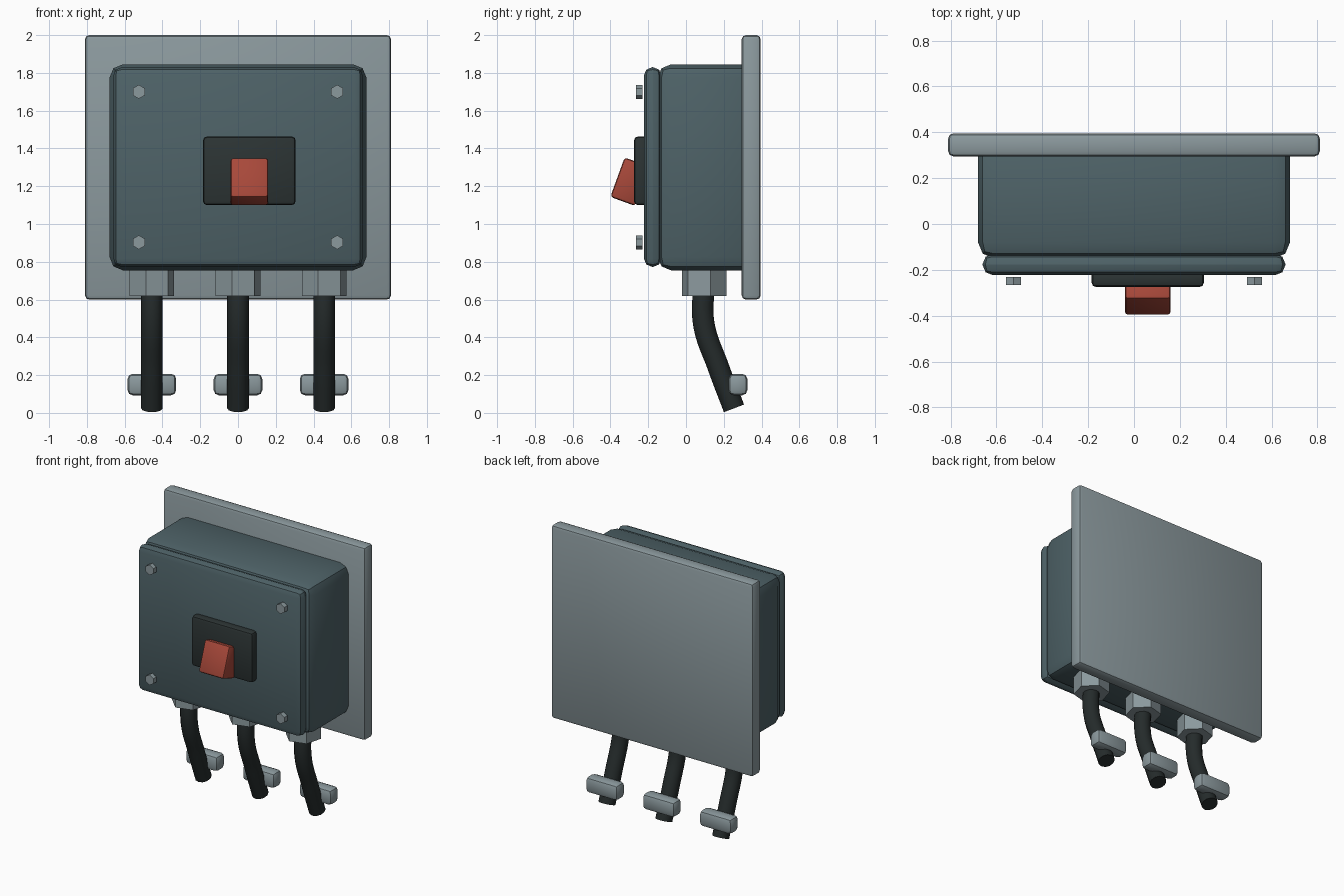
import bpy
import math

cube = bpy.data.objects.get("Cube")
if cube:
    bpy.data.objects.remove(cube, do_unlink=True)


def material(name, color):
    mat = bpy.data.materials.new(name)
    mat.use_nodes = True
    rgba = (*color, 1)
    mat.diffuse_color = rgba
    mat.node_tree.nodes["Principled BSDF"].inputs["Base Color"].default_value = rgba
    return mat


metal = material("grey metal", (0.26, 0.32, 0.34))
teal = material("dark teal paint", (0.076, 0.122, 0.136))
black = material("black plastic", (0.025, 0.034, 0.034))
rubber = material("black rubber", (0.018, 0.024, 0.024))
red = material("red plastic", (0.39, 0.065, 0.042))


def finish(obj, name, mat, angle=35):
    obj.name = name
    obj.data.materials.clear()
    obj.data.materials.append(mat)
    bpy.ops.object.select_all(action="DESELECT")
    obj.select_set(True)
    bpy.context.view_layer.objects.active = obj
    bpy.ops.object.shade_smooth_by_angle(angle=math.radians(angle))
    return obj


def box(name, x, y, z, mat, bevel, tilt=0):
    """Bevelled box spanning the given (min, max) ranges."""
    spans = (x, y, z)
    bpy.ops.mesh.primitive_cube_add(size=1, location=[sum(s) / 2 for s in spans])
    obj = bpy.context.object
    obj.scale = [s[1] - s[0] for s in spans]
    bpy.ops.object.transform_apply(location=False, rotation=False, scale=True)
    mod = obj.modifiers.new("Bevel", "BEVEL")
    mod.width = bevel
    mod.segments = 2
    bpy.ops.object.modifier_apply(modifier=mod.name)
    obj.rotation_euler.x = math.radians(tilt)
    return finish(obj, name, mat)


def hexagon(name, location, radius, depth, rotation, mat):
    bpy.ops.mesh.primitive_cylinder_add(vertices=6, radius=radius, depth=depth,
                                        location=location, rotation=rotation)
    return finish(bpy.context.object, name, mat)


def cable(name, x):
    curve = bpy.data.curves.new(name, "CURVE")
    curve.dimensions = "3D"
    curve.bevel_depth = 0.057
    curve.bevel_resolution = 4
    curve.use_fill_caps = True
    spline = curve.splines.new("BEZIER")
    path = [(0.1, 0.72), (0.093, 0.48), (0.172, 0.24), (0.254, 0.024)]
    spline.bezier_points.add(len(path) - 1)
    for point, (y, z) in zip(spline.bezier_points, path):
        point.co = (x, y, z)
        point.handle_left_type = point.handle_right_type = "AUTO"
    obj = bpy.data.objects.new(name, curve)
    bpy.context.collection.objects.link(obj)
    bpy.ops.object.select_all(action="DESELECT")
    obj.select_set(True)
    bpy.context.view_layer.objects.active = obj
    bpy.ops.object.convert(target="MESH")
    finish(bpy.context.object, name, rubber, 45)


# Wall plate, housing and lid
box("back_plate", (-0.81, 0.81), (0.295, 0.395), (0.6, 2.0), metal, 0.022)
box("housing", (-0.68, 0.68), (-0.15, 0.365), (0.755, 1.845), teal, 0.07)
box("lid", (-0.66, 0.66), (-0.223, -0.13), (0.773, 1.83), teal, 0.044)

# Switch
box("switch_bezel", (-0.185, 0.305), (-0.275, -0.2), (1.1, 1.463), black, 0.02)
box("switch_rocker", (-0.04, 0.16), (-0.367, -0.227), (1.113, 1.335), red, 0.015, tilt=-20)

# Lid screws
for side, x in (("right", -0.525), ("left", 0.525)):
    for level, z in (("lower", 0.903), ("upper", 1.7)):
        hexagon(f"{level}_{side}_screw", (x, -0.248, z), 0.037, 0.034,
                (math.pi / 2, 0, 0), metal)

# Cable glands, cables and clips
for side, x in (("right", -0.456), ("middle", 0), ("left", 0.456)):
    hexagon(f"{side}_gland", (x, 0.097, 0.705), 0.122, 0.17,
            (0, 0, math.radians(-15)), metal)
    cable(f"{side}_cable", x)
    box(f"{side}_clip", (x - 0.129, x + 0.129), (0.225, 0.325), (0.093, 0.207), metal, 0.028)
